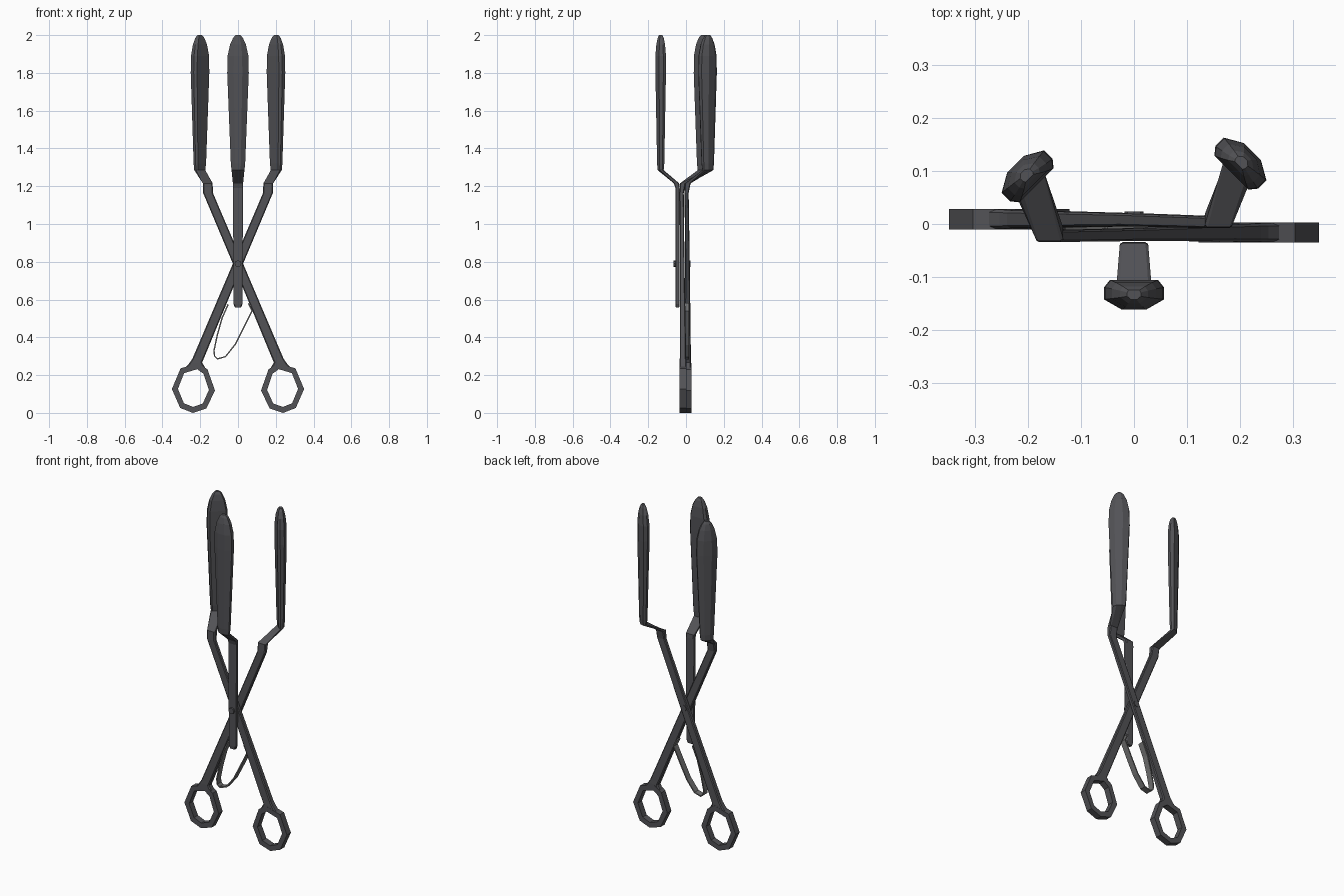
import bpy, bmesh, math
from mathutils import Vector

if "Cube" in bpy.data.objects:
    bpy.data.objects.remove(bpy.data.objects["Cube"])


def material(name, col):
    m = bpy.data.materials.new(name)
    m.diffuse_color = (*col, 1)
    m.use_nodes = True
    m.node_tree.nodes["Principled BSDF"].inputs["Base Color"].default_value = m.diffuse_color
    return m


iron = material("dark_iron", (0.085, 0.085, 0.093))
steel = material("spring_steel", (0.16, 0.16, 0.16))

# cross-sections with matching point counts: plain bar and ridged blade (ridge at +v)
BAR = [(-.8, 1), (.8, 1), (1, .7), (1, -.7), (.8, -1), (-.8, -1), (-1, -.7), (-1, .7)]
BLADE = [(-.4, 1), (.4, 1), (1, .3), (1, -.5), (.8, -1), (-.8, -1), (-1, -.5), (-1, .3)]


def loft(name, rings, closed=False, mat=iron):
    bm = bmesh.new()
    vs = [[bm.verts.new(p) for p in r] for r in rings]
    n = len(vs[0])
    pairs = list(zip(vs, vs[1:])) + ([(vs[-1], vs[0])] if closed else [])
    for a, b in pairs:
        for i in range(n):
            j = (i + 1) % n
            bm.faces.new((a[i], a[j], b[j], b[i]))
    if not closed:
        bm.faces.new(vs[0])
        bm.faces.new(vs[-1])
    bmesh.ops.recalc_face_normals(bm, faces=bm.faces[:])
    me = bpy.data.meshes.new(name)
    bm.to_mesh(me)
    bm.free()
    me.materials.append(mat)
    bpy.context.collection.objects.link(bpy.data.objects.new(name, me))


def section(shape, c, hw, ht, deg):
    a = math.radians(deg)
    return [Vector((c[0] + u * hw * math.cos(a) - v * ht * math.sin(a),
                    c[1] + u * hw * math.sin(a) + v * ht * math.cos(a), c[2])) for u, v in shape]


def blade(x, y, deg):
    # long paddle blade: height, half width, half thickness
    prof = [(1.285, .034, .016), (1.32, .038, .019), (1.8, .057, .028), (1.89, .055, .028),
            (1.95, .042, .023), (1.985, .026, .016), (2.0, .013, .009)]
    return [section(BLADE, (x, y, z), w, t, deg) for z, w, t in prof]


# middle prong: upright bar, cranked neck and blade facing the front
bar = [(-.045, .557, .016, .009), (-.045, .577, .024, .011),
       (-.045, 1.19, .026, .011), (-.05, 1.215, .027, .014)]
loft("middle_prong", [section(BAR, (0, y, z), w, t, 180) for y, z, w, t in bar]
     + blade(0, -.134, 180))


# crossed arms: s is the side of the blade, the handle ring sits on the other side
def arm(name, s, y_ring, y_pivot, y_top, y_blade):
    path = [(-.226, y_ring, .24, .052, .018), (-.222, y_ring, .268, .032, .018),
            (-.21, y_ring, .29, .03, .017),
            (0, y_pivot, .79, .027, .012), (.159, y_top, 1.165, .026, .011),
            (.160, y_top + .006, 1.215, .026, .015)]
    rings = [section(BAR, (s * x, y, z), w, t, 0) for x, y, z, w, t in path]
    loft(name + "_arm", rings + blade(s * .204, y_blade, -45 * s))

    # handle ring
    outer = [(-.114, -.005), (-.07, -.105), (-.003, -.131), (.069, -.107),
             (.114, -.012), (.074, .1), (.028, .132), (-.068, .105)]
    cx, cz, rows = -.236, .131, []
    for x, z in outer:
        xi, zi = x * .72, z * .76
        rows.append([Vector((s * (cx + a), y_ring + y, cz + b)) for a, b, y in
                     ((x, z, -.019), (x, z, .019), (xi, zi, .019), (xi, zi, -.019))])
    loft(name + "_handle_ring", rows, closed=True)


arm("right", 1, .009, .008, .003, .117)
arm("left", -1, -.016, -.02, -.023, .093)

# bent strip spring between the handles
pts = [Vector(p) for p in ((-.052, .575), (-.085, .5), (-.11, .41), (-.127, .33), (-.124, .3),
                           (-.108, .286), (-.066, .298), (-.015, .362), (.03, .45),
                           (.074, .54), (.055, .58))]
rows = []
for i, p in enumerate(pts):
    d = (pts[min(i + 1, len(pts) - 1)] - pts[max(i - 1, 0)]).normalized()
    n = Vector((-d.y, d.x)) * .0035
    rows.append([Vector((q.x, y, q.y)) for q, y in
                 ((p - n, -.022), (p + n, -.022), (p + n, .015), (p - n, .015))])
loft("spring", rows, mat=steel)

# rivet heads on the front and back of the pivot
for name, y0, y1 in (("front_rivet_head", -.066, -.05), ("back_rivet_head", .012, .024)):
    loft(name, [[Vector((.018 * math.cos(k * math.pi / 4), y,
                         .79 + .018 * math.sin(k * math.pi / 4))) for k in range(8)]
                for y in (y0, y1)])
